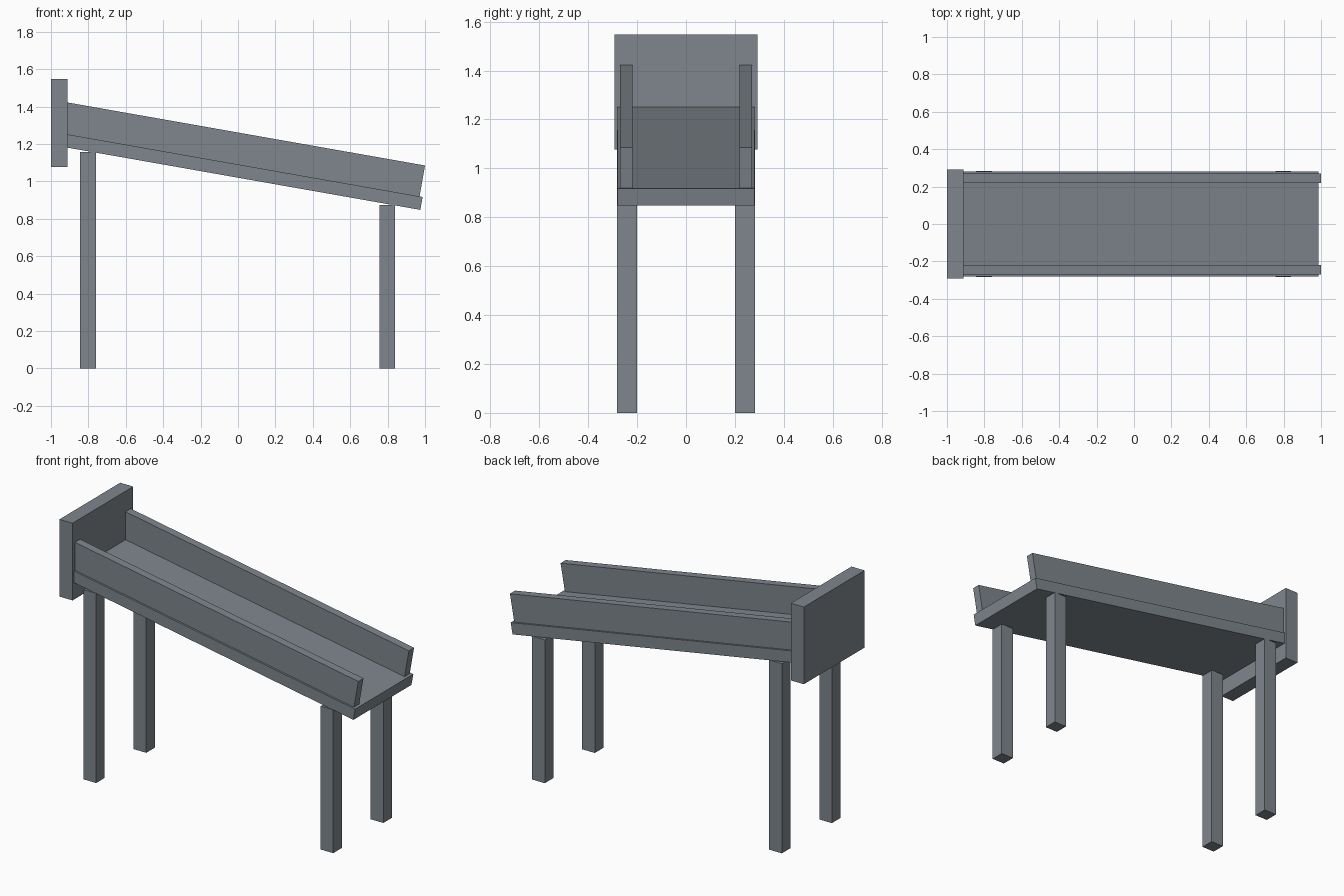
import bpy
import math
from mathutils import Matrix, Vector

if "Cube" in bpy.data.objects:
    bpy.data.objects.remove(bpy.data.objects["Cube"])

mat = bpy.data.materials.new("slate grey")
mat.diffuse_color = (0.21, 0.24, 0.265, 1)
mat.use_nodes = True
mat.node_tree.nodes["Principled BSDF"].inputs["Base Color"].default_value = mat.diffuse_color


def box(name, lo, hi, frame=Matrix()):
    """Box between two corners, given in a local frame."""
    verts = [frame @ Vector((x, y, z)) for x in (lo[0], hi[0])
             for y in (lo[1], hi[1]) for z in (lo[2], hi[2])]
    faces = [(0, 1, 3, 2), (4, 6, 7, 5), (0, 4, 5, 1),
             (2, 3, 7, 6), (0, 2, 6, 4), (1, 5, 7, 3)]
    me = bpy.data.meshes.new(name)
    me.from_pydata(verts, [], faces)
    me.materials.append(mat)
    ob = bpy.data.objects.new(name, me)
    bpy.context.collection.objects.link(ob)
    return ob


# Sloping frame: origin at the upper edge of the low end, x runs downhill
slope = Matrix.Translation((0.987, 0, 0.917)) @ Matrix.Rotation(math.radians(10), 4, 'Y')

# Upright end board at the high end
box("end_board", (-1, -0.2925, 1.077), (-0.912, 0.2925, 1.548))

# Sloping bed, its high end buried in the end board
box("sloping_bed", (-1.97, -0.28, -0.07), (0, 0.28, 0), slope)

for s, side in ((-1, "front"), (1, "back")):
    # Side rail standing on the bed
    y0, y1 = sorted((s * 0.219, s * 0.269))
    box(side + "_rail", (-1.97, y0, -0.001), (-0.0165, y1, 0.168), slope)
    # Legs, flat-topped and reaching the underside of the bed
    y0, y1 = sorted((s * 0.2, s * 0.2825))
    for x, top, end in ((-0.802, 1.157, "high"), (0.798, 0.874, "low")):
        box(f"{side}_{end}_leg", (x - 0.0425, y0, 0), (x + 0.0425, y1, top))
